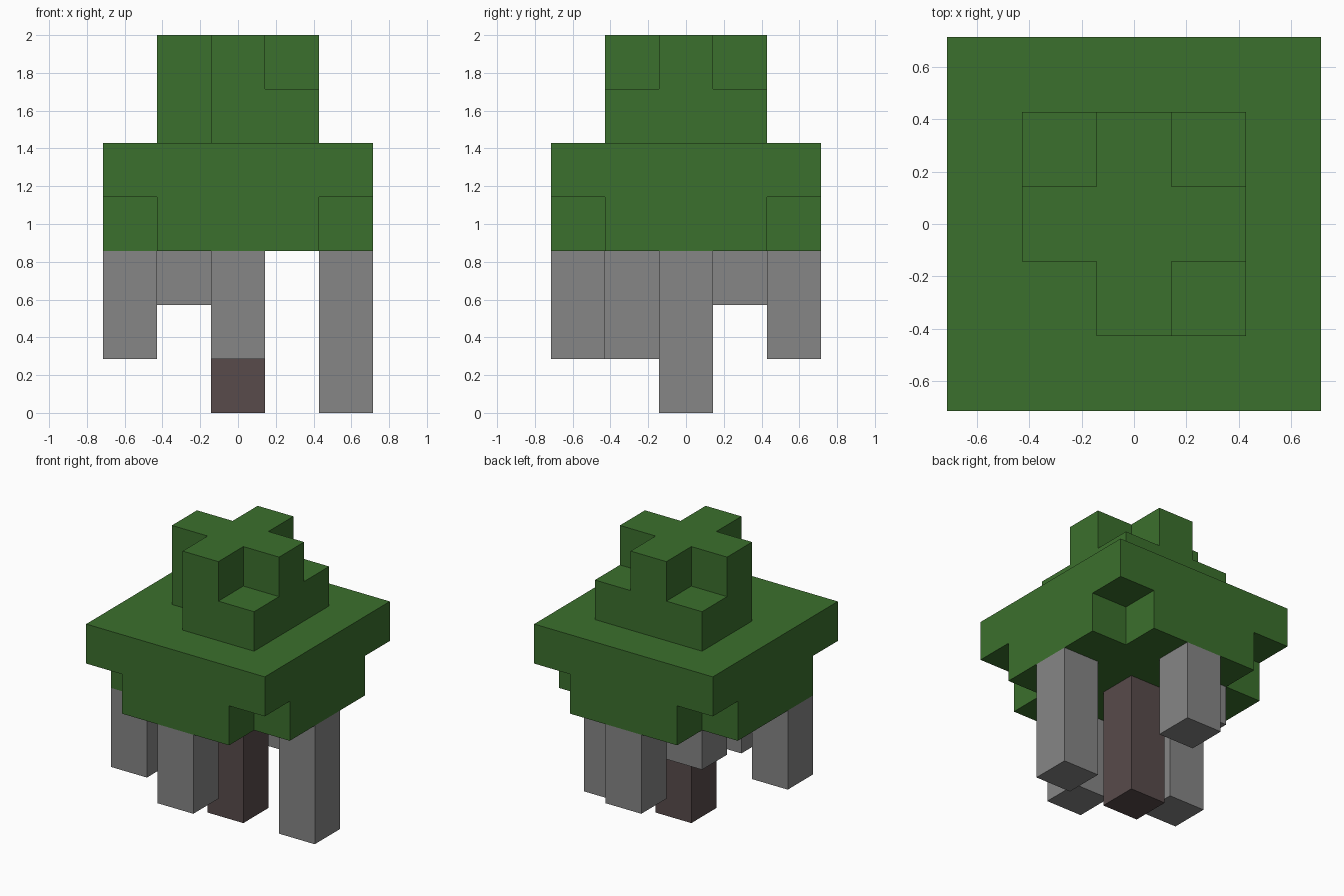
import bpy
import bmesh
from mathutils import Vector

U = 2 / 7  # edge length of one block

if "Cube" in bpy.data.objects:
    bpy.data.objects.remove(bpy.data.objects["Cube"], do_unlink=True)


def make_material(name, rgb):
    mat = bpy.data.materials.new(name)
    mat.use_nodes = True
    color = (*rgb, 1)
    mat.diffuse_color = color
    mat.node_tree.nodes["Principled BSDF"].inputs["Base Color"].default_value = color
    return mat


def build_blocks(name, cells, mat):
    """Skin a set of block cells (column, row, layer) with their outer faces."""
    bm = bmesh.new()
    verts = {}

    def corner(p):
        key = tuple(round(2 * c) for c in p)
        if key not in verts:
            verts[key] = bm.verts.new(p * U)
        return verts[key]

    for cell in cells:
        center = Vector(cell) + Vector((0, 0, 0.5))
        for axis in range(3):
            for side in (-1, 1):
                step = Vector((0, 0, 0))
                step[axis] = side
                if tuple(int(c) for c in Vector(cell) + step) in cells:
                    continue
                a = Vector((0, 0, 0))
                a[(axis + 1) % 3] = 0.5
                b = Vector((0, 0, 0))
                b[(axis + 2) % 3] = 0.5 * side
                mid = center + step / 2
                bm.faces.new([corner(mid + o) for o in (-a - b, a - b, a + b, b - a)])
    mesh = bpy.data.meshes.new(name)
    bm.to_mesh(mesh)
    bm.free()
    mesh.materials.append(mat)
    obj = bpy.data.objects.new(name, mesh)
    bpy.context.collection.objects.link(obj)


def square(radius, layer, corners=True):
    span = range(-radius, radius + 1)
    return {(x, y, layer) for x in span for y in span
            if corners or abs(x) + abs(y) < 2 * radius}


def column(x, y, bottom):
    return {(x, y, z) for z in range(bottom, 3)}


leaf_green = make_material("leaf green", (0.044, 0.162, 0.026))
vine_gray = make_material("vine gray", (0.238, 0.238, 0.238))
bark_brown = make_material("bark brown", (0.098, 0.07, 0.07))

# Wide lower canopy, then the narrow crown with one missing corner
foliage = square(2, 3, corners=False) | square(2, 4)
foliage |= (square(1, 5) - {(-1, -1, 5)}) | square(1, 6, corners=False)
build_blocks("foliage", foliage, leaf_green)

# Central trunk
build_blocks("trunk", column(0, 0, 0), bark_brown)

# Hanging vines of different lengths
vines = {
    "long_vine_left": (2, 0, 0),
    "vine_front": (0, -2, 1),
    "vine_back": (0, 2, 1),
    "vine_right": (-2, -1, 1),
    "short_vine_inner": (-1, 1, 2),
}
for vine_name, spot in vines.items():
    build_blocks(vine_name, column(*spot), vine_gray)
